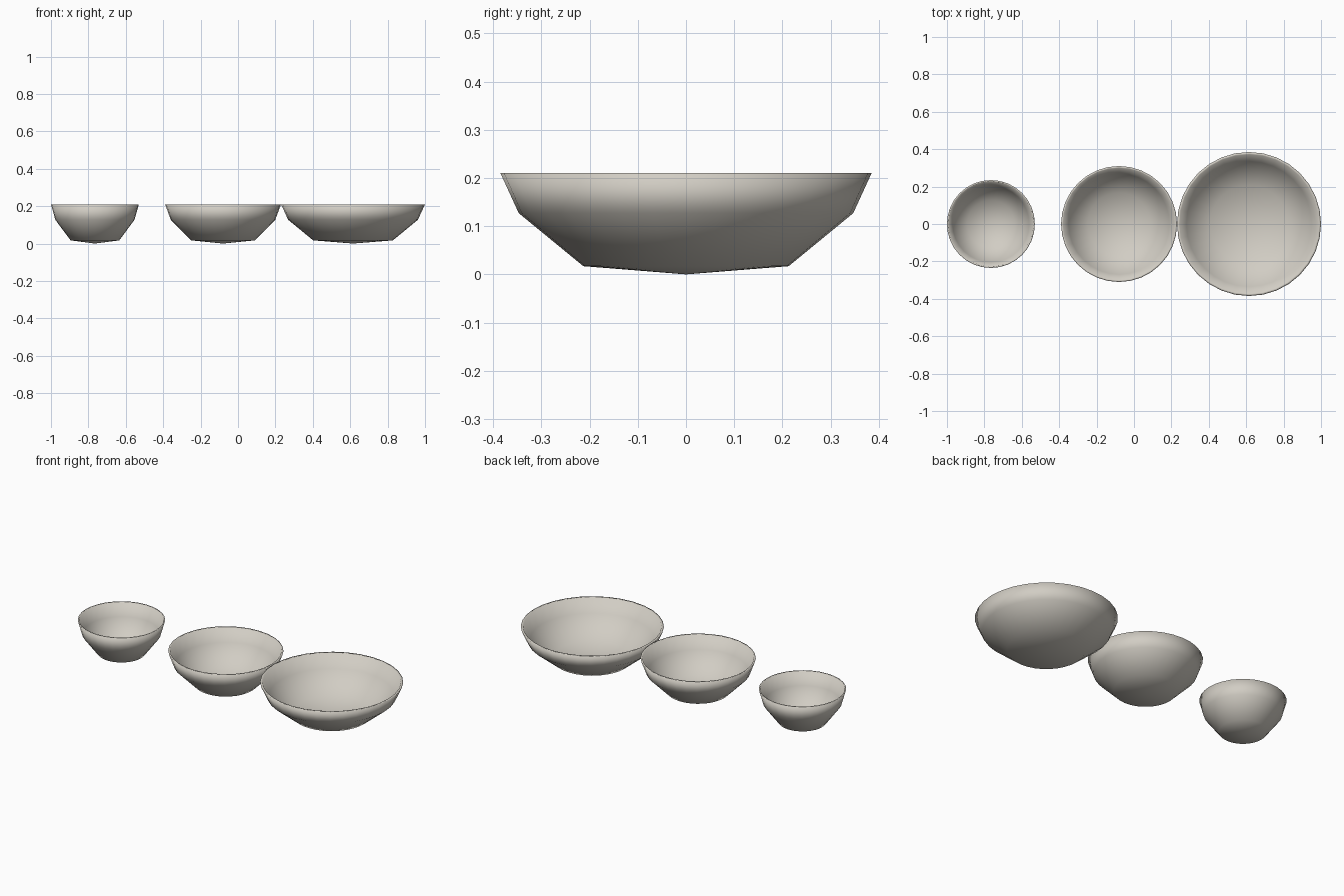
import bpy
import bmesh
from math import cos, sin, tau

cube = bpy.data.objects.get("Cube")
if cube:
    bpy.data.objects.remove(cube)

SEGMENTS = 32

# Glazed stoneware colour
stoneware = bpy.data.materials.new("warm_grey_stoneware")
stoneware.use_nodes = True
colour = (0.64, 0.61, 0.55, 1)
stoneware.diffuse_color = colour
stoneware.node_tree.nodes["Principled BSDF"].inputs["Base Color"].default_value = colour

# Bowl section: outside from base to rim, then inside back down (radius, height)
PROFILE = [(0, 0), (0.213, 0.017), (0.347, 0.127), (0.385, 0.21),
           (0.372, 0.21), (0.335, 0.133), (0.208, 0.029), (0, 0.012)]


def make_bowl(name, x, radius):
    """Spin the section round a bowl axis, widened to the given radius."""
    bm = bmesh.new()
    scale = radius / 0.385
    rings = []
    for r, z in PROFILE:
        if r == 0:
            rings.append([bm.verts.new((0, 0, z))] * SEGMENTS)
        else:
            rings.append([bm.verts.new((r * scale * cos(tau * i / SEGMENTS),
                                        r * scale * sin(tau * i / SEGMENTS), z))
                          for i in range(SEGMENTS)])
    for low, high in zip(rings, rings[1:]):
        for i in range(SEGMENTS):
            j = (i + 1) % SEGMENTS
            corners = dict.fromkeys((low[i], low[j], high[j], high[i]))
            bm.faces.new(list(corners)).smooth = True
    bmesh.ops.recalc_face_normals(bm, faces=bm.faces)
    mesh = bpy.data.meshes.new(name)
    bm.to_mesh(mesh)
    bm.free()
    mesh.materials.append(stoneware)
    bowl = bpy.data.objects.new(name, mesh)
    bowl.location.x = x
    bpy.context.collection.objects.link(bowl)


# Three bowls of equal height
make_bowl("small_bowl", -0.765, 0.235)
make_bowl("medium_bowl", -0.08, 0.31)
make_bowl("large_bowl", 0.615, 0.385)
